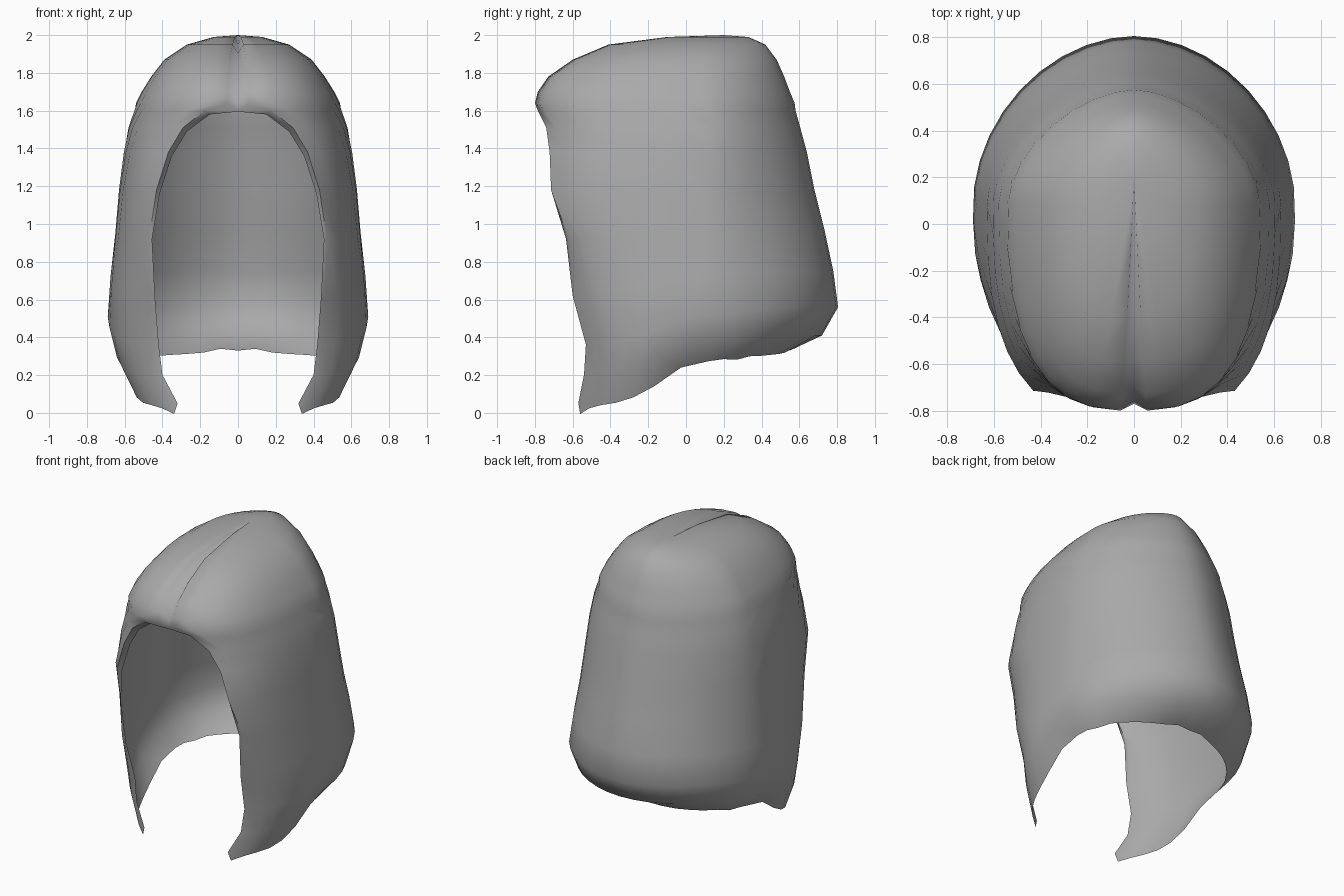
import bpy
import bmesh
import random
from math import sin, cos, asin, pi

random.seed(4)
if "Cube" in bpy.data.objects:
    bpy.data.objects.remove(bpy.data.objects["Cube"])

CENTRE_Y = 0.08
COLUMNS = 18
FRONT_POWER = 2.75

# Contours from crown to hem:
# front height, back height, half opening, front y, half width, back y
contours = [
    (1.99, 1.99, 0, -.1, .13, .33),
    (1.95, 1.95, 0, -.41, .27, .42),
    (1.87, 1.87, 0, -.6, .39, .48),
    (1.78, 1.78, 0, -.73, .46, .52),
    (1.70, 1.70, 0, -.785, .51, .55),
    (1.64, 1.64, 0, -.8, .54, .575),
    (1.60, 1.60, .15, -.79, .55, .58),
    (1.51, 1.51, .27, -.75, .58, .605),
    (1.38, 1.38, .35, -.735, .605, .64),
    (1.18, 1.18, .415, -.73, .63, .68),
    (.92, .96, .455, -.635, .65, .735),
    (.62, .75, .44, -.6, .675, .78),
    (.36, .56, .42, -.53, .69, .805),
    (.2, .41, .4, -.54, .65, .72),
    (.03, .33, .32, -.57, .57, .55),
]


def clamp(v):
    return min(1, max(0, v))


def contour_points(zf, zb, opening, front, width, back):
    """Half outline running from the face opening round to the back."""
    n = FRONT_POWER
    back_power = 2 - .28 * clamp(zf)     # fuller towards the hem
    ratio = opening / width
    reach = (CENTRE_Y - front) / (1 - ratio ** n) ** (1 / n)
    start = asin(ratio ** (n / 2))
    points = []
    for i in range(COLUMNS):
        t = 0 if i == 0 else .015 + .985 * (i - 1) / (COLUMNS - 2)
        a = start + (pi - start) * t
        c = cos(a)
        if c > 0:
            x = width * sin(a) ** (2 / n)
            y = CENTRE_Y - reach * c ** (2 / n)
        else:
            x = 0 if i == COLUMNS - 1 else width * sin(a) ** (2 / back_power)
            y = CENTRE_Y + (back - CENTRE_Y) * (-c) ** (2 / back_power)
        rise = .73 * clamp((y + .6) / .6) ** 2 + .27 * clamp(y / .55)
        z = zf + (zb - zf) * rise
        # Sunken parting, and rolled-in edge round the face
        if i == 0 and opening == 0:
            y += .03
            z -= .045
        elif i == 0 and zf > 1:
            y += .05
            z -= .02
        points.append([x, y, z])
    return points


# Hair shell, one half
bm = bmesh.new()
rows = [contour_points(*c) for c in contours]
for i in range(1, COLUMNS - 1):      # ragged hem
    rows[-1][i][2] += random.uniform(-.012, .012)
rows[-1][0][2] += .02
rows[-1][1][2] -= .03
grid = [[bm.verts.new(p) for p in row] for row in rows]
crown = bm.verts.new((0, .2, 2))
for i in range(COLUMNS - 1):
    bm.faces.new((crown, grid[0][i], grid[0][i + 1]))
    for upper, lower in zip(grid, grid[1:]):
        bm.faces.new((upper[i], lower[i], lower[i + 1], upper[i + 1]))
mesh = bpy.data.meshes.new("hair_shell")
bm.to_mesh(mesh)
bm.free()
hair = bpy.data.objects.new("hair_shell", mesh)
bpy.context.collection.objects.link(hair)

# Other half
mirror = hair.modifiers.new("mirror", 'MIRROR')
mirror.use_clip = True
mirror.merge_threshold = .002

# Plain grey
grey = bpy.data.materials.new("plain_grey")
grey.use_nodes = True
colour = (.4, .4, .4, 1)
grey.diffuse_color = colour
grey.node_tree.nodes["Principled BSDF"].inputs["Base Color"].default_value = colour
mesh.materials.append(grey)

bpy.context.view_layer.objects.active = hair
hair.select_set(True)
bpy.ops.object.shade_smooth_by_angle(angle=1.2)
